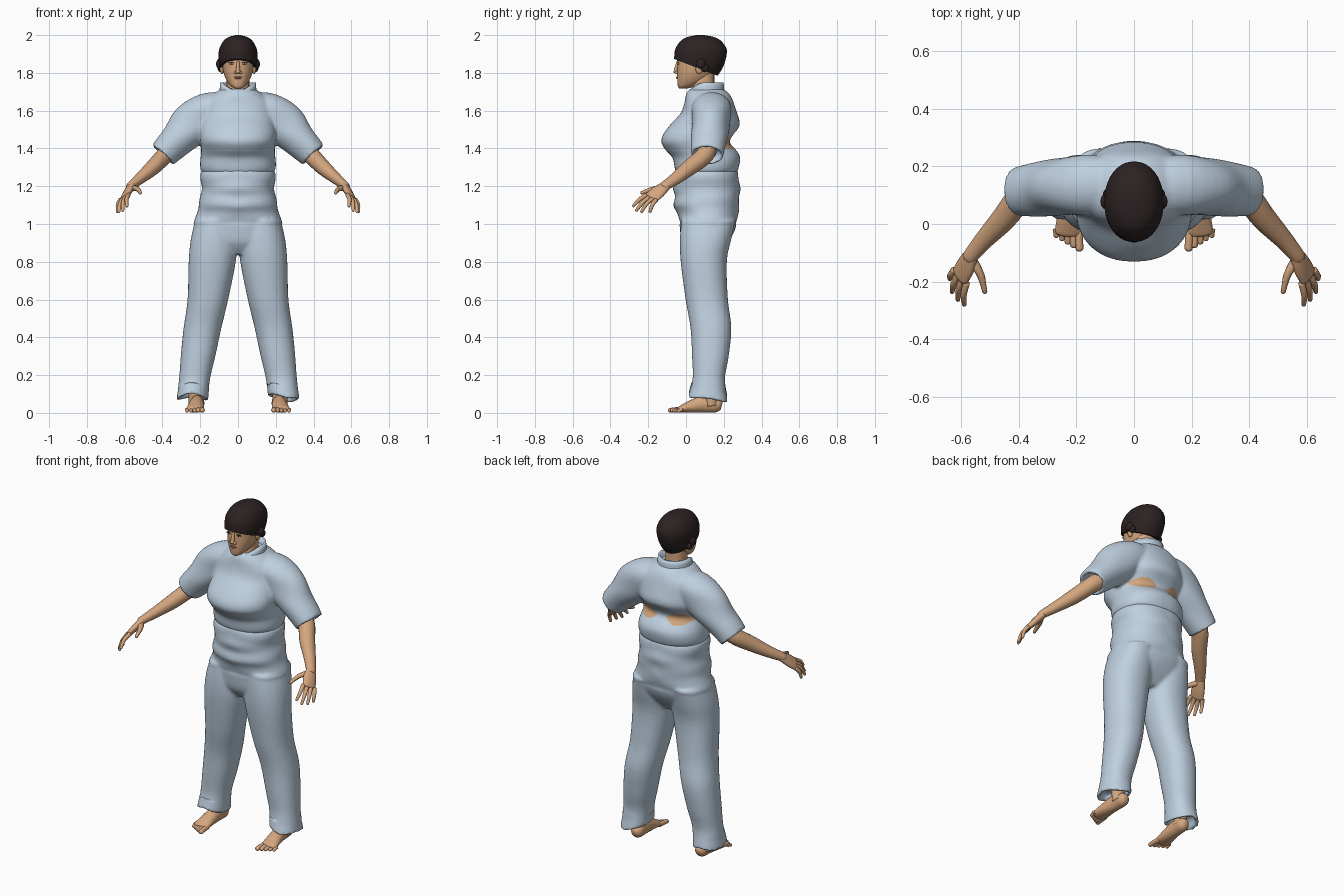
import bpy, bmesh, math
from mathutils import Vector

if "Cube" in bpy.data.objects:
    bpy.data.objects.remove(bpy.data.objects["Cube"])


def material(name, color):
    m = bpy.data.materials.new(name)
    m.use_nodes = True
    m.diffuse_color = (*color, 1)
    m.node_tree.nodes["Principled BSDF"].inputs["Base Color"].default_value = (*color, 1)
    return m


CLOTH = material("pale blue cloth", (0.52, 0.63, 0.74))
SKIN = material("skin", (0.66, 0.38, 0.21))
HAIR = material("dark hair", (0.025, 0.016, 0.016))
LIPS = material("lips", (0.47, 0.22, 0.15))
WHITE = material("eye white", (0.7, 0.64, 0.58))


def smooth_rows(rows, steps=4):
    """Catmull-Rom interpolation of a few key rows."""
    out = []
    for i in range(len(rows) - 1):
        quad = [rows[max(i - 1, 0)], rows[i], rows[i + 1], rows[min(i + 2, len(rows) - 1)]]
        for s in range(steps):
            t = s / steps
            out.append([b + 0.5 * t * (c - a + t * (2*a - 5*b + 4*c - d + t * (3*(b - c) + d - a)))
                        for a, b, c, d in zip(*quad)])
    return out + [list(rows[-1])]


def oval(center, u, v, ru, rv, n=32, power=2.0):
    ring = []
    for k in range(n):
        c, s = math.cos(math.tau * k / n), math.sin(math.tau * k / n)
        ring.append(center + u * ru * math.copysign(abs(c) ** (2 / power), c)
                    + v * rv * math.copysign(abs(s) ** (2 / power), s))
    return ring


def middle(ring):
    return sum(ring, Vector()) / len(ring)


def bridge(bm, rings, hollow=False):
    """Skin closed rings; a hollow end is turned inward like a hem."""
    if hollow:
        m, shift = middle(rings[-1]), (middle(rings[-5]) - middle(rings[-1])).normalized() * 0.04
        rings = rings + [[m + (p - m) * 0.8 for p in rings[-1]],
                         [m + (p - m) * 0.75 + shift for p in rings[-1]]]
    loops = [[bm.verts.new(p) for p in r] for r in rings]
    for a, b in zip(loops, loops[1:]):
        for k in range(len(a)):
            j = (k + 1) % len(a)
            bm.faces.new((a[k], a[j], b[j], b[k]))
    bm.faces.new(loops[0])
    bm.faces.new(loops[-1])


def loft(bm, rows, power=2.2, hollow=False):
    """Horizontal sections: z, x min, x max, y front, y back."""
    bridge(bm, [oval(Vector(((a + b) / 2, (c + d) / 2, z)), Vector((1, 0, 0)), Vector((0, 1, 0)),
                     (b - a) / 2, (d - c) / 2, 40, power)
                for z, a, b, c, d in smooth_rows(rows)], hollow)


def even(rows):
    return [(z, -w, w, f, b) for z, w, f, b in rows]


def tube(bm, pts, ref=(0, 1, 0), hollow=False, n=16):
    """Sections across a path: x, y, z, radius along ref, other radius."""
    rows = smooth_rows(pts)
    rings, last = [], len(rows) - 1
    for i, r in enumerate(rows):
        t = (Vector(rows[min(i + 1, last)][:3]) - Vector(rows[max(i - 1, 0)][:3])).normalized()
        u = Vector(ref)
        u = (u - t * u.dot(t)).normalized()
        v = t.cross(u)
        rings.append(oval(Vector(r[:3]), u, v, r[3], r[4], n))
        if i == last and not hollow:  # rounded tip
            for off, k in ((0.45, 0.85), (0.75, 0.5)):
                rings.append(oval(Vector(r[:3]) + t * r[4] * off, u, v, r[3] * k, r[4] * k, n))
    bridge(bm, rings, hollow)


def ball(bm, center, size):
    res = bmesh.ops.create_uvsphere(bm, u_segments=16, v_segments=10, radius=1)
    for v in res["verts"]:
        v.co = Vector(center) + Vector(a * b for a, b in zip(v.co, size))


def finish(name, bm, mat, mirror=False, voxel=0):
    bmesh.ops.recalc_face_normals(bm, faces=bm.faces)
    me = bpy.data.meshes.new(name)
    bm.to_mesh(me)
    bm.free()
    ob = bpy.data.objects.new(name, me)
    bpy.context.collection.objects.link(ob)
    if mirror:
        ob.modifiers.new("mirror", "MIRROR").use_mirror_merge = False
    if voxel:
        rm = ob.modifiers.new("blend", "REMESH")
        rm.mode, rm.voxel_size = "VOXEL", voxel
        sm = ob.modifiers.new("soften", "SMOOTH")
        sm.factor, sm.iterations = 0.5, 4
        dg = bpy.context.evaluated_depsgraph_get()
        ob.data = bpy.data.meshes.new_from_object(ob.evaluated_get(dg))
        ob.modifiers.clear()
    ob.data.materials.clear()
    ob.data.materials.append(mat)
    ob.data.polygons.foreach_set("use_smooth", [True] * len(ob.data.polygons))
    return ob


# Shirt: body and both sleeves blended into one surface
bm = bmesh.new()
loft(bm, even([(1.265, .185, -.05, .265), (1.29, .197, -.062, .28), (1.35, .197, -.068, .284),
               (1.39, .198, -.105, .265), (1.43, .2, -.133, .235), (1.47, .2, -.125, .25),
               (1.52, .2, -.085, .28), (1.58, .2, -.035, .275), (1.64, .18, -.01, .255),
               (1.69, .125, .005, .225), (1.715, .09, .025, .19)]))
for s in (1, -1):
    tube(bm, [(s * x, *r) for x, *r in [(.06, .135, 1.6, .1, .09), (.16, .135, 1.59, .108, .105),
              (.25, .13, 1.52, .1, .114), (.33, .12, 1.435, .092, .092),
              (.398, .113, 1.365, .088, .074)]], hollow=True, n=32)
shirt = finish("shirt", bm, CLOTH, voxel=0.009)
shirt.data.materials.append(SKIN)
for f in shirt.data.polygons:  # bare gaps across the back
    x, y, z = f.center
    if y > 0.1 and abs(z - 1.43) < 0.034 * (1 - ((abs(x) - .105) / .075) ** 2):
        f.material_index = 1
for v in shirt.data.vertices:  # soft cloth folds
    v.co += v.normal * 0.003 * math.sin(38 * v.co.z + 9 * abs(v.co.x))

# Collar: standing band, lower at the throat
bm = bmesh.new()
rings = []
for rad, lift in ((.1, -.035), (.096, 0), (.094, .025), (.082, .025), (.078, -.03)):
    ring = []
    for p in oval(Vector((0, .105, 0)), Vector((1, 0, 0)), Vector((0, 1, 0)), rad, rad, 40):
        dip = max(0, (.105 - p.y) / .1) ** 2
        p.z = 1.725 - .05 * dip + lift * (1 - .4 * dip)
        ring.append(p)
    rings.append(ring)
bridge(bm, rings)
bmesh.ops.delete(bm, geom=[f for f in bm.faces if len(f.verts) > 4], context="FACES")
finish("collar", bm, CLOTH)

# Trousers: rolled waist, hips and legs
bm = bmesh.new()
loft(bm, even([(1.285, .192, -.05, .268), (1.265, .198, -.058, .274), (1.2, .194, -.07, .288),
               (1.15, .198, -.056, .28), (1.1, .207, -.07, .284), (1.05, .222, -.04, .274),
               (.97, .238, -.032, .26), (.9, .24, -.02, .22), (.84, .2, .02, .17)]))
for s in (1, -1):
    loft(bm, [(z, min(s * a, s * b), max(s * a, s * b), f, k) for z, a, b, f, k in [
        (1.02, .01, .225, -.025, .262), (.92, .004, .25, -.032, .24), (.8, .012, .261, -.028, .216),
        (.6, .052, .267, -.002, .222), (.45, .088, .288, .024, .24), (.3, .12, .303, .032, .226),
        (.18, .148, .312, .035, .206), (.08, .158, .325, .012, .222)]], hollow=True)
trousers = finish("trousers", bm, CLOTH, voxel=0.009)
for v in trousers.data.vertices:  # uneven hems and faint folds
    x, y, z = v.co
    if z < 0.14:
        v.co.z += .012 * math.sin(30 * x + 9) - (y - .11) * .12
    if z > 1.0:
        v.co += v.normal * 0.003 * math.sin(55 * z + 12 * abs(x))

# Arms, palms and fingers
bm = bmesh.new()
tube(bm, [(.31, .12, 1.43, .05, .05), (.385, .1, 1.365, .048, .046), (.45, .02, 1.3, .044, .041),
          (.52, -.055, 1.24, .034, .03), (.57, -.115, 1.2, .027, .022)], n=20)
tube(bm, [(.56, -.1, 1.208, .026, .021), (.582, -.145, 1.172, .04, .02),
          (.602, -.18, 1.142, .041, .015)], ref=(-.5, -.6, .5))
index, pinky = Vector((.58, -.203, 1.155)), Vector((.622, -.158, 1.128))
tips = [(.588, -.279, 1.095), (.61, -.262, 1.072), (.63, -.235, 1.066), (.638, -.19, 1.066)]
for i, tip in enumerate(tips):
    a, b = index.lerp(pinky, i / 3), Vector(tip)
    mid = a.lerp(b, .5) + Vector((.006, -.004, .006))
    tube(bm, [(*a, .012, .012), (*mid, .011, .011), (*b, .008, .008)], n=10)
tube(bm, [(.562, -.125, 1.192, .018, .016), (.532, -.175, 1.185, .014, .013),
          (.517, -.234, 1.165, .009, .009)], n=10)
finish("arms_and_hands", bm, SKIN, mirror=True)

# Feet, ankles and toes
bm = bmesh.new()
tube(bm, [(.213, .188, .035, .018, .02), (.214, .165, .04, .034, .037), (.217, .1, .047, .037, .046),
          (.222, .03, .034, .043, .034), (.227, -.03, .019, .048, .018)], ref=(1, 0, 0), n=20)
tube(bm, [(.218, .135, .04, .036, .042), (.224, .13, .1, .033, .04), (.226, .12, .2, .04, .045)])
for i in range(5):
    r = .014 - .0015 * min(i, 3)
    x = .191 + .02 * i
    tube(bm, [(x + .002, -.015, .018, r, r), (x, -.05 + .007 * i, .017, r, r),
              (x - .002, -.085 + .011 * i, r, r, r * .9)], ref=(1, 0, 0), n=10)
finish("feet", bm, SKIN, mirror=True)

# Head with neck, nose, brow ridge and ears
bm = bmesh.new()
loft(bm, even([(1.718, .018, -.036, .01), (1.73, .038, -.043, .05), (1.76, .06, -.046, .11),
               (1.8, .076, -.047, .15), (1.85, .083, -.046, .175), (1.9, .085, -.045, .18),
               (1.95, .07, -.02, .16)]))
loft(bm, even([(1.64, .085, .0, .17), (1.69, .066, .02, .155), (1.73, .06, .032, .15),
               (1.8, .06, .03, .15)]))
tube(bm, [(0, -.042, 1.86, .008, .008), (0, -.051, 1.825, .01, .01), (0, -.056, 1.805, .013, .01)],
     ref=(1, 0, 0), n=12)
for s in (1, -1):
    ball(bm, (s * .013, -.048, 1.802), (.009, .011, .008))
    ball(bm, (s * .085, .07, 1.825), (.011, .02, .032))
finish("head", bm, SKIN)

# Painted face: eyes, pupils, brows and mouth
bm = bmesh.new()
ball(bm, (.034, -.0405, 1.848), (.014, .004, .005))
finish("eyes", bm, WHITE, mirror=True)
bm = bmesh.new()
ball(bm, (.034, -.043, 1.848), (.0055, .003, .005))
ball(bm, (.034, -.0415, 1.853), (.016, .004, .0022))
ball(bm, (.037, -.0405, 1.867), (.02, .004, .0032))
finish("pupils_and_brows", bm, HAIR, mirror=True)
bm = bmesh.new()
ball(bm, (0, -.046, 1.778), (.021, .006, .0038))
ball(bm, (0, -.046, 1.771), (.017, .006, .0042))
finish("mouth", bm, LIPS)

# Hair: cap trimmed on a slope, with tufts over the ears
bm = bmesh.new()
loft(bm, even([(1.76, .06, .0, .15), (1.8, .082, -.04, .178), (1.84, .097, -.06, .2),
               (1.89, .103, -.062, .214), (1.93, .098, -.055, .214), (1.97, .076, -.027, .185),
               (1.99, .048, .008, .148), (2.0, .012, .055, .095)]), power=2.1)
cut = bmesh.ops.bisect_plane(bm, geom=bm.verts[:] + bm.edges[:] + bm.faces[:],
                             plane_co=(0, -.06, 1.873), plane_no=(0, .36, .93), clear_inner=True)
bmesh.ops.edgeloop_fill(bm, edges=[e for e in cut["geom_cut"] if isinstance(e, bmesh.types.BMEdge)])
for s in (1, -1):
    ball(bm, (s * .1, .078, 1.848), (.016, .026, .026))
    ball(bm, (s * .094, .1, 1.825), (.014, .022, .02))
hair = finish("hair", bm, HAIR)
for o in bpy.context.selected_objects:
    o.select_set(False)
hair.select_set(True)
bpy.context.view_layer.objects.active = hair
bpy.ops.object.shade_smooth_by_angle(angle=math.radians(50))
